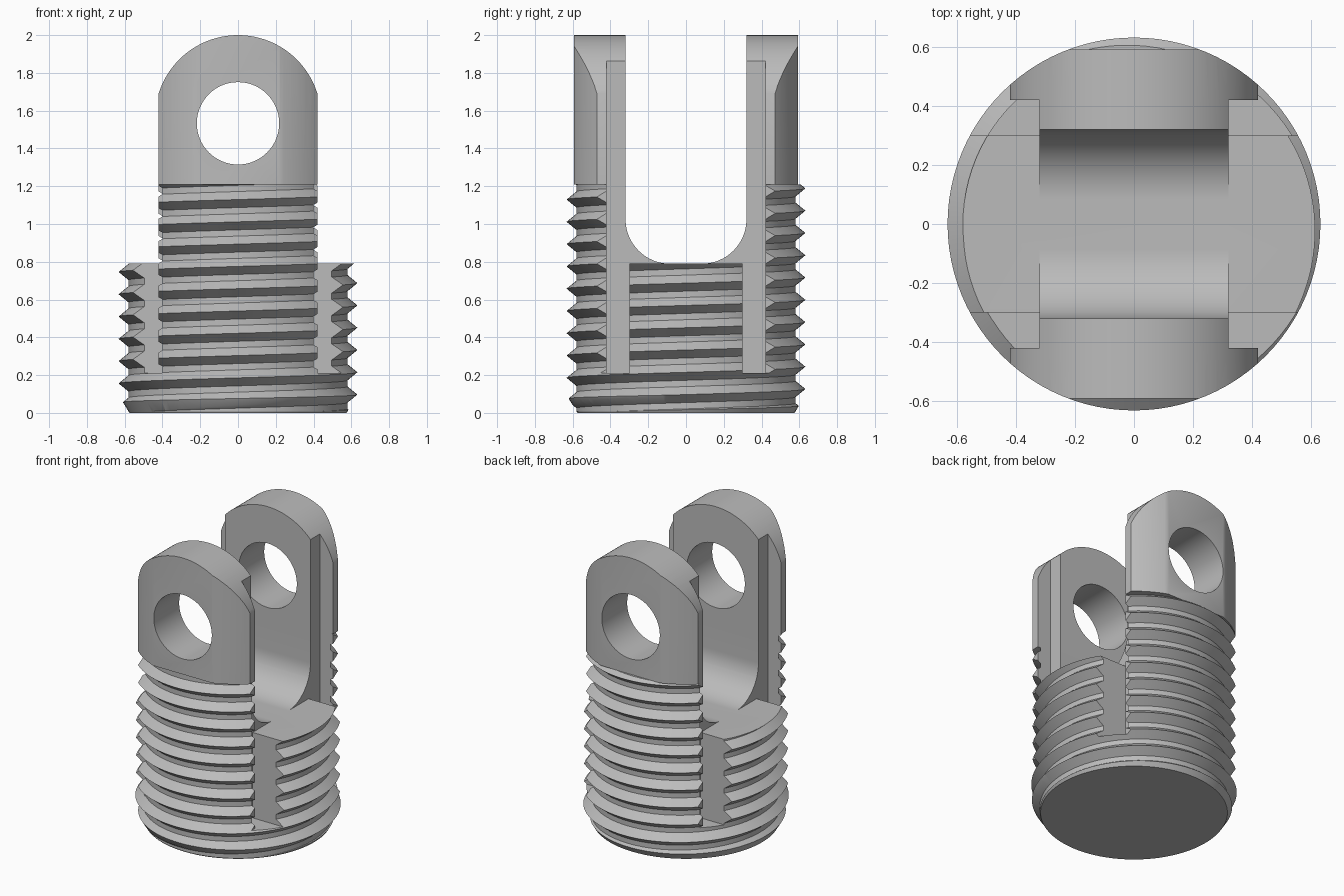
import bpy, bmesh, math
from mathutils import Vector

if "Cube" in bpy.data.objects:
    bpy.data.objects.remove(bpy.data.objects["Cube"], do_unlink=True)

steel = bpy.data.materials.new("grey_steel")
steel.use_nodes = True
GREY = (0.5, 0.5, 0.5, 1)
steel.diffuse_color = GREY
steel.node_tree.nodes["Principled BSDF"].inputs["Base Color"].default_value = GREY

R = 0.632          # thread crest radius
ROOT = 0.58        # thread root radius
PITCH = 0.118
SHOULDER = 1.21    # top of the threaded part
SEAT = 0.79        # top of the side blocks and bottom of the slot


def finish(name, bm):
    bmesh.ops.recalc_face_normals(bm, faces=bm.faces)
    mesh = bpy.data.meshes.new(name)
    bm.to_mesh(mesh)
    bm.free()
    mesh.materials.append(steel)
    obj = bpy.data.objects.new(name, mesh)
    bpy.context.collection.objects.link(obj)
    return obj


def prism(name, points, axis, low, high):
    """Extrude a 2D outline along an axis."""
    place = {"x": lambda a, b, d: (d, a, b),
             "y": lambda a, b, d: (a, d, b),
             "z": lambda a, b, d: (a, b, d)}[axis]
    bm = bmesh.new()
    face = bm.faces.new([bm.verts.new(place(a, b, low)) for a, b in points])
    ext = bmesh.ops.extrude_face_region(bm, geom=[face])
    move = Vector(place(0, 0, high - low))
    bmesh.ops.translate(bm, vec=move,
                        verts=[v for v in ext["geom"] if isinstance(v, bmesh.types.BMVert)])
    return finish(name, bm)


def lathe(name, profile, steps=96):
    """Stack of rings closed by flat caps."""
    bm = bmesh.new()
    rings = [[bm.verts.new((r * math.cos(math.tau * i / steps),
                            r * math.sin(math.tau * i / steps), z))
              for i in range(steps)] for r, z in profile]
    for a, b in zip(rings, rings[1:]):
        for i in range(steps):
            j = (i + 1) % steps
            bm.faces.new((a[i], a[j], b[j], b[i]))
    bm.faces.new(rings[0])
    bm.faces.new(rings[-1])
    return finish(name, bm)


def arc(cx, cy, r, start, end, steps):
    angles = [math.radians(start + (end - start) * i / steps) for i in range(steps + 1)]
    return [(cx + r * math.cos(t), cy + r * math.sin(t)) for t in angles]


def boolean(obj, tool, operation="DIFFERENCE"):
    mod = obj.modifiers.new("cut", "BOOLEAN")
    mod.operation = operation
    mod.solver = "EXACT"
    mod.object = tool
    bpy.context.view_layer.objects.active = obj
    bpy.ops.object.modifier_apply(modifier=mod.name)


def thread_rod(name, steps=96, turns=14, start=-0.257):
    """Solid rod with one continuous helical thread."""
    shape = [(0, R), (0.36, ROOT), (0.64, ROOT)]
    n = len(shape)
    count = turns * n
    bm = bmesh.new()
    columns = []
    for i in range(steps):
        t = math.tau * i / steps
        column = []
        for m in range(count + 1 + (n if i == 0 else 0)):
            u, r = shape[m % n]
            z = start + PITCH * (m // n + u + i / steps)
            column.append(bm.verts.new((r * math.cos(t), r * math.sin(t), z)))
        columns.append(column)
    columns.append(columns[0][n:])
    for a, b in zip(columns, columns[1:]):
        for m in range(count):
            bm.faces.new((a[m], b[m], b[m + 1], a[m + 1]))
    # Fan caps over the two open ends
    rim = [e for e in bm.edges if e.is_boundary]
    low = bm.verts.new((0, 0, start))
    high = bm.verts.new((0, 0, start + PITCH * (turns + 1)))
    for e in rim:
        bm.faces.new((e.verts[0], e.verts[1], high if e.verts[0].co.z > 0.5 else low))
    return finish(name, bm)


# Threaded body, chamfered at the foot
body = thread_rod("threaded_body")
trim = lathe("trim", [(0.575, 0), (0.66, 0.14), (0.66, SHOULDER)])
boolean(body, trim, "INTERSECT")

# Fork ears: round bar flattened front and back, with a rounded top
ears = lathe("fork_ears", [(R, SHOULDER), (R, 2.1)])
ear_outline = [(-0.42, 1), (0.42, 1)] + arc(0, 1.56, 0.44, 17.3, 162.7, 48)
outline = prism("outline", ear_outline, "y", -0.592, 0.592)
boolean(ears, outline, "INTERSECT")

# Shared cutters: corner grooves, space above side blocks, round-bottomed slot
cutters = []
for sx in (-1, 1):
    for sy in (-1, 1):
        groove = [(0.32, 0.3), (0.8, 0.3), (0.8, 0.8), (0.42, 0.8), (0.42, 0.42), (0.32, 0.42)]
        cutters.append(prism("groove", [(sx * x, sy * y) for x, y in groove], "z", 0.21, 2.2))
    side = [(sx * 0.32, -0.36), (sx * 0.8, -0.36), (sx * 0.8, 0.36), (sx * 0.32, 0.36)]
    cutters.append(prism("side_space", side, "z", SEAT, 2.2))
slot = (arc(-0.085, SEAT + 0.235, 0.235, 180, 270, 16)
        + arc(0.085, SEAT + 0.235, 0.235, 270, 360, 16) + [(0.32, 2.2), (-0.32, 2.2)])
cutters.append(prism("slot", slot, "x", -0.5, 0.5))
pin_hole = prism("pin_hole", arc(0, 1.533, 0.218, 0, 354.375, 63), "y", -1, 1)

for tool in cutters:
    boolean(body, tool)
    boolean(ears, tool)
boolean(ears, pin_hole)

for tool in cutters + [trim, outline, pin_hole]:
    bpy.data.objects.remove(tool, do_unlink=True)

# Smooth the round surfaces, keep the machined edges sharp
for obj in (body, ears):
    bpy.ops.object.select_all(action="DESELECT")
    obj.select_set(True)
    bpy.context.view_layer.objects.active = obj
    bpy.ops.object.shade_smooth_by_angle(angle=math.radians(25))
